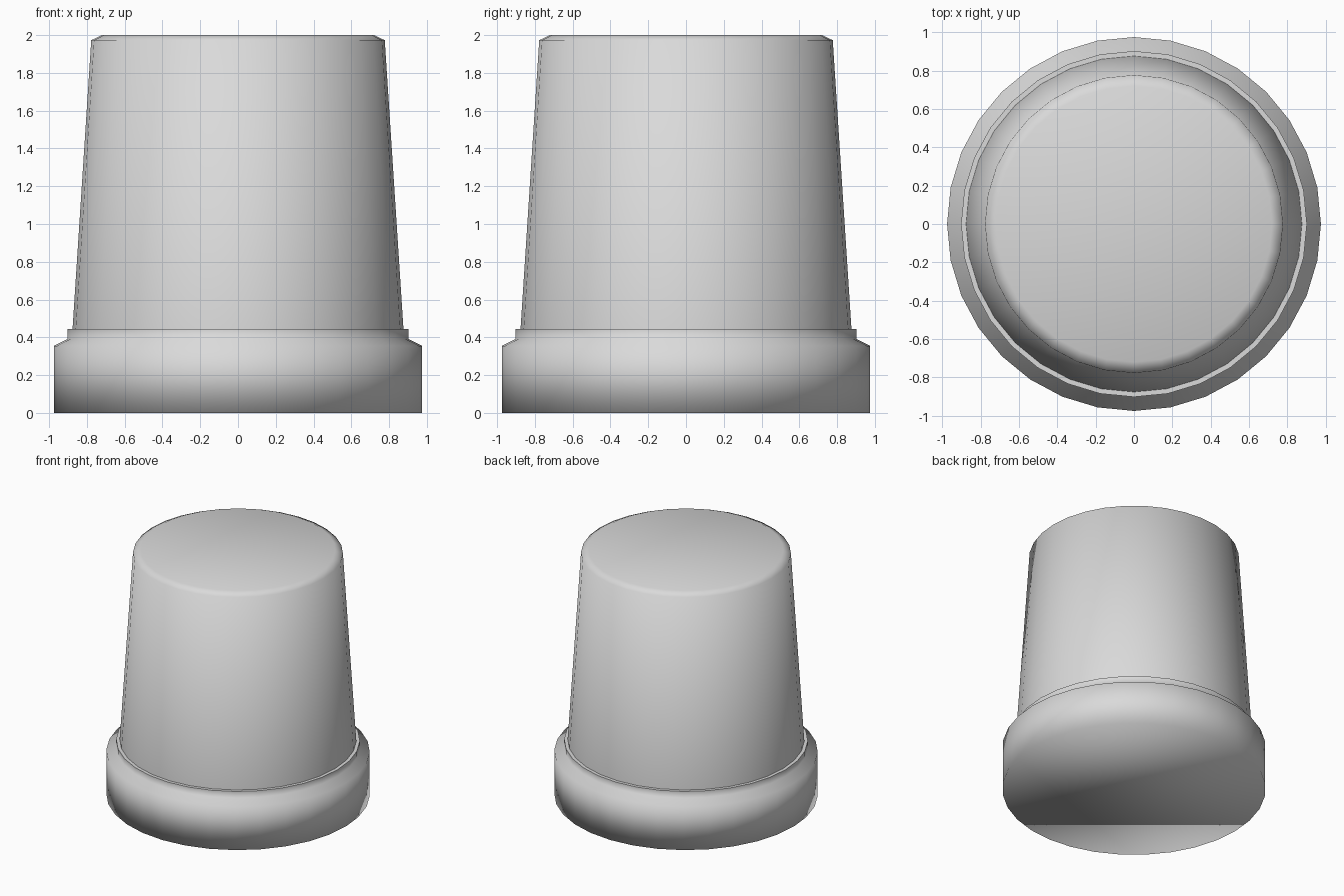
import bpy, bmesh, math

SIDES = 32

cube = bpy.data.objects.get("Cube")
if cube:
    bpy.data.objects.remove(cube, do_unlink=True)

grey = bpy.data.materials.new("light_grey")
grey.use_nodes = True
colour = (0.7, 0.7, 0.7, 1)
grey.diffuse_color = colour
grey.node_tree.nodes["Principled BSDF"].inputs["Base Color"].default_value = colour


def lathe(name, profile, cap_start=False, cap_end=False):
    """Turn a (radius, height) profile, listed from bottom to top, around z."""
    bm = bmesh.new()
    rings = []
    for radius, z in profile:
        angles = [math.tau * i / SIDES for i in range(SIDES)]
        rings.append([bm.verts.new((radius * math.cos(a), radius * math.sin(a), z))
                      for a in angles])
    for low, high in zip(rings, rings[1:]):
        for i in range(SIDES):
            j = (i + 1) % SIDES
            bm.faces.new((low[i], low[j], high[j], high[i]))
    if cap_start:
        bm.faces.new(rings[0][::-1])
    if cap_end:
        bm.faces.new(rings[-1])
    for face in bm.faces:
        face.smooth = True
    mesh = bpy.data.meshes.new(name)
    bm.to_mesh(mesh)
    bm.free()
    mesh.materials.append(grey)
    obj = bpy.data.objects.new(name, mesh)
    bpy.context.collection.objects.link(obj)
    return obj


# Wide foot with a sloped shoulder and a short upright collar
lathe("base", [(0.975, 0), (0.975, 0.355), (0.902, 0.392), (0.902, 0.445)],
      cap_start=True)

# Flat ledge between the collar and the body
lathe("collar_ledge", [(0.902, 0.445), (0.876, 0.445)])

# Tapered body with a chamfered, closed top
lathe("body", [(0.876, 0.445), (0.777, 1.973), (0.72, 2)], cap_end=True)
